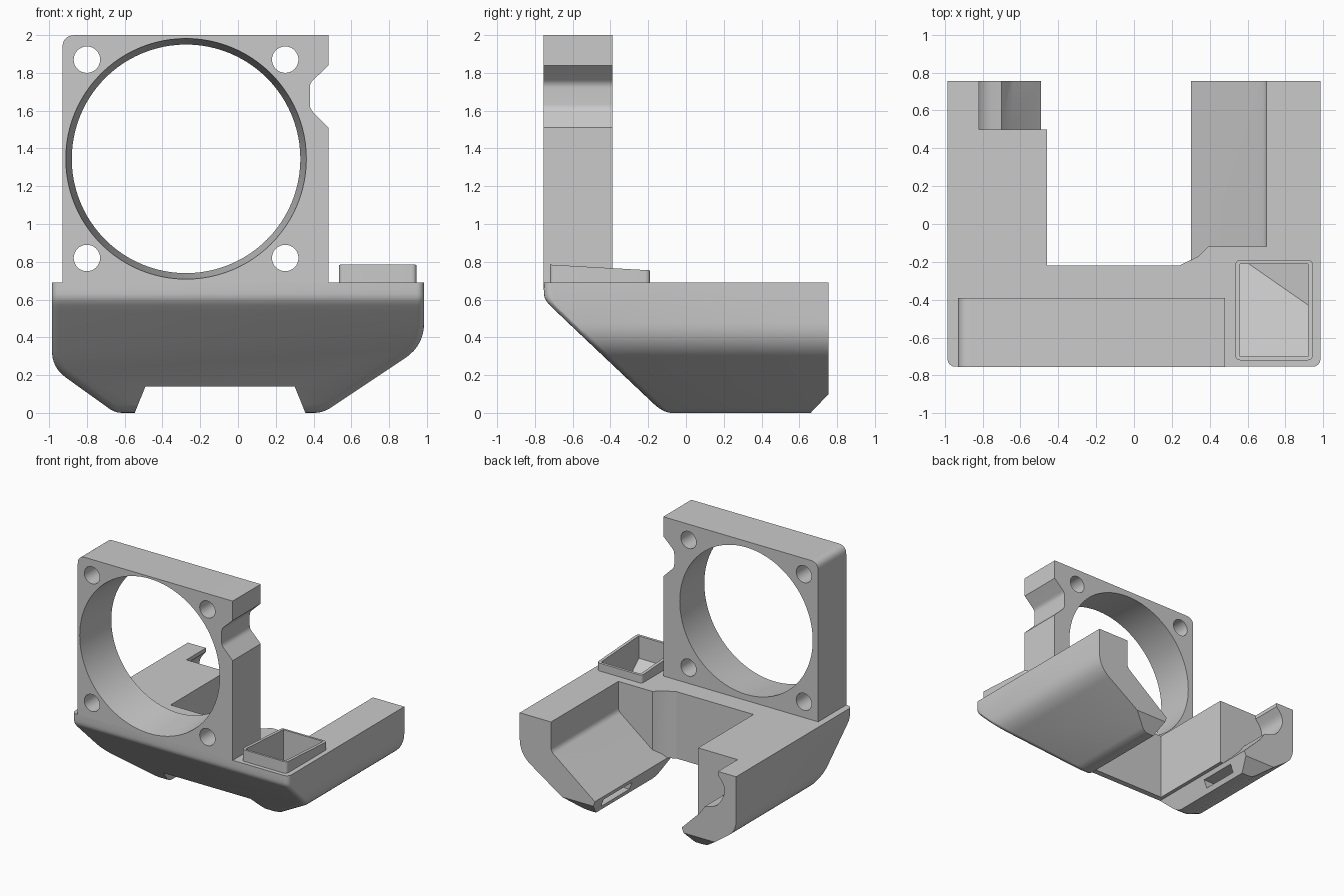
import bpy, bmesh, math
from mathutils import Vector

cube = bpy.data.objects.get("Cube")
if cube:
    bpy.data.objects.remove(cube, do_unlink=True)

grey = bpy.data.materials.new("plain grey")
grey.use_nodes = True
grey.diffuse_color = (0.59, 0.59, 0.59, 1)
grey.node_tree.nodes["Principled BSDF"].inputs["Base Color"].default_value = (0.59, 0.59, 0.59, 1)


def add_object(name, bm):
    bmesh.ops.recalc_face_normals(bm, faces=bm.faces)
    mesh = bpy.data.meshes.new(name)
    bm.to_mesh(mesh)
    bm.free()
    mesh.materials.append(grey)
    obj = bpy.data.objects.new(name, mesh)
    bpy.context.collection.objects.link(obj)
    return obj


def rounded(points, steps=8):
    """Outline whose optional third value is the rounding setback of a corner."""
    result = []
    for i, p in enumerate(points):
        corner = Vector(p[:2])
        if len(p) == 2:
            result.append(corner)
            continue
        before = Vector(points[i - 1][:2]) - corner
        after = Vector(points[(i + 1) % len(points)][:2]) - corner
        a = corner + before.normalized() * p[2]
        b = corner + after.normalized() * p[2]
        for s in range(steps + 1):
            t = s / steps
            result.append(a * (1 - t) ** 2 + corner * 2 * t * (1 - t) + b * t * t)
    return result


def bridge(name, low, high):
    """Closed solid between two matching rings of points."""
    bm = bmesh.new()
    rings = [[bm.verts.new(p) for p in ring] for ring in (low, high)]
    for ring in rings:
        bm.faces.new(ring)
    for i in range(len(low)):
        j = (i + 1) % len(low)
        bm.faces.new((rings[0][i], rings[0][j], rings[1][j], rings[1][i]))
    return add_object(name, bm)


def prism(name, points, axis, low, high):
    """Extrude an outline along an axis; its plane is the other two axes in order."""
    place = {"x": lambda p, d: (d, p[0], p[1]),
             "y": lambda p, d: (p[0], d, p[1]),
             "z": lambda p, d: (p[0], p[1], d)}[axis]
    outline = rounded(points)
    return bridge(name, *[[place(p, d) for p in outline] for d in (low, high)])


def frustum(name, x, z, r_front, r_back, y_front, y_back, sides):
    turns = [math.tau * i / sides for i in range(sides)]
    return bridge(name, *[[(x + r * math.cos(t), y, z + r * math.sin(t)) for t in turns]
                          for r, y in ((r_front, y_front), (r_back, y_back))])


def box(name, x0, x1, y0, y1, z0, z1):
    return prism(name, [(x0, y0), (x1, y0), (x1, y1), (x0, y1)], "z", z0, z1)


def combine(obj, tool, operation="DIFFERENCE", keep=False):
    """Boolean that tries the second solver if the first yields nothing."""
    before = obj.data.copy()
    bpy.context.view_layer.objects.active = obj
    for solver in ("EXACT", "MANIFOLD"):
        mod = obj.modifiers.new("shape", "BOOLEAN")
        mod.operation, mod.object, mod.solver = operation, tool, solver
        bpy.ops.object.modifier_apply(modifier=mod.name)
        if len(obj.data.polygons):
            break
        obj.data = before.copy()
    bpy.data.meshes.remove(before)
    if not keep:
        bpy.data.objects.remove(tool, do_unlink=True)


def nose_depth(z):
    """Front surface: upright band softly turning into the slope."""
    slope = -.755 + (.6 - z) * .635 / .6
    return (slope - .755 + math.hypot(slope + .755, .02)) / 2


# Body shell: hull of the front outline with a rounded nose rim and the back outline
band = [.9, .69, .66, .63, .61, .59, .57, .54]
outline = rounded([(-.985, z) for z in band] + [(-.985, .24, .09), (-.65, 0, .04),
                  (.45, 0, .05), (.985, .357, .12)] + [(.985, z) for z in reversed(band)])
bm = bmesh.new()
rim = .04
for i, p in enumerate(outline):
    along = outline[min(i + 1, len(outline) - 1)] - outline[max(i - 1, 0)]
    inward = Vector((-along.y, along.x)).normalized()
    for k in range(5):
        turn = math.pi / 8 * k
        q = p + inward * rim * (1 - math.sin(turn))
        bm.verts.new((q.x, nose_depth(q.y) + rim * (1 - math.cos(turn)), q.y))
    bm.verts.new((p.x, .755, p.y))
bmesh.ops.remove_doubles(bm, verts=bm.verts, dist=.0005)
hull = bmesh.ops.convex_hull(bm, input=bm.verts)
bmesh.ops.delete(bm, geom=[v for v in bm.verts if not v.link_faces], context="VERTS")
body = add_object("duct_body", bm)
combine(body, box("top_cut", -1.2, 1.2, -1.2, 1.2, .69, 1.2))
combine(body, prism("back_chamfer", [(.641, -.02), (.774, .12), (.774, -.02)], "x", -1.2, 1.2))

# Open middle between the two arms
combine(body, prism("underside_cut", [(-.555, -.02), (-.49, .14), (.3, .14), (.365, -.02)],
                    "y", -1, 1))
combine(body, prism("middle_cut", [(-.46, -.22), (.24, -.22), (.3, -.19), (.3, 1), (-.46, 1)],
                    "z", -.1, 1))

# Sloping inner side of the left arm
slope = prism("slope_cut", [(.2, .141), (.301, .141), (.7, .45, .03), (.7, .9), (.2, .9)],
              "y", -.4, 1)
combine(slope, prism("slope_outline", [(.2, -.1), (.299, -.191), (.34, -.17), (.39, -.12),
                                       (.7, -.12), (.7, 1.1), (.2, 1.1)], "z", 0, 1), "INTERSECT")
combine(body, slope)

# Scooped seat at the back of the right arm
combine(body, prism("scoop_cut", [(-.82, .9), (-.82, .66), (-.9, .56, .08), (-.82, .4, .07),
                                  (-.7, .37), (-.65, .3), (-.49, .14), (-.4, .14), (-.4, .9)],
                    "y", .5, 1))

# Air slots low on the inner faces of both arms
combine(body, box("slot_cut", -.62, -.45, .25, .57, .04, .105))
combine(body, box("slot_cut", .25, .43, .25, .62, .04, .105))

# Fan plate with edge notch, tapered opening and screw holes
plate = prism("fan_plate", [(-.93, .69), (.48, .69), (.48, 1.51), (.38, 1.61, .025),
                            (.38, 1.745, .025), (.48, 1.84), (.48, 2), (-.93, 2, .07)],
              "y", -.755, -.39)
combine(plate, frustum("fan_opening", -.275, 1.345, .637, .605, -.756, -.389, 96))
for x in (-.8, .25):
    for z in (.82, 1.87):
        combine(plate, frustum("screw_hole", x, z, .07, .07, -.9, -.2, 32))

# Inlet collar with a sloping rim
collar = prism("inlet_collar", [(.535, -.72, .03), (.945, -.72, .03), (.945, -.19, .03),
                                (.535, -.19, .03)], "z", .69, .9)
combine(collar, prism("collar_slope", [(-.9, .5), (-.9, .795), (0, .744), (0, .5)],
                      "x", .3, 1.2), "INTERSECT")

# Inlet cavity following the outer slopes
cavity = prism("cavity", [(-.7, 1), (-.7, .6), (-.21, .14), (-.21, 1)], "x", .3, 1.2)
combine(cavity, prism("cavity_side", [(.56, 1.1), (.56, .11), (.92, .345), (.92, 1.1)],
                      "y", -.9, .2), "INTERSECT")
combine(collar, cavity, keep=True)
combine(body, cavity)

# Smooth shading with crisp edges
bpy.ops.object.select_all(action="DESELECT")
for part in (body, plate, collar):
    part.select_set(True)
bpy.context.view_layer.objects.active = body
bpy.ops.object.shade_smooth_by_angle(angle=math.radians(25))
